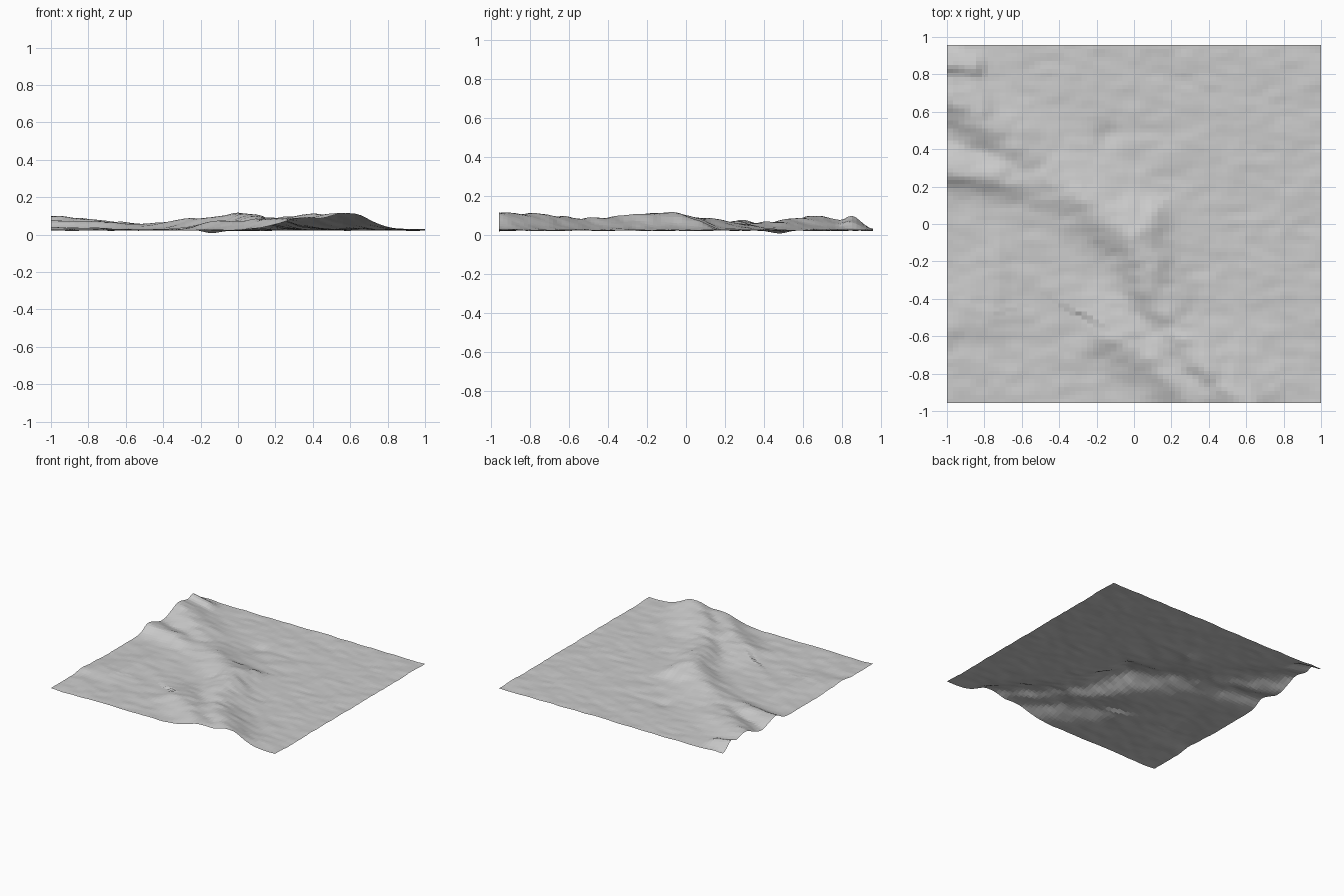
import bpy, bmesh, math
from mathutils import Vector, noise

if "Cube" in bpy.data.objects:
    bpy.data.objects.remove(bpy.data.objects["Cube"])

# Ridge crests: points (x, y, height), then falloff width on the left / right of travel
RIDGES = [
    # main crest, north-west to south-east
    ([(-1.0, .68, .07), (-.72, .5, .05), (-.5, .3, .028), (-.25, .1, .06), (0, -.08, .086),
      (.08, -.3, .078), (.2, -.55, .06), (.36, -.74, .082), (.6, -.98, .088)], .17, .13),
    # western spur
    ([(-1.0, .29, .052), (-.7, .25, .042), (-.45, .14, .025)], .11, .08),
    # north-west peak
    ([(-1.0, .85, .072), (-.87, .84, .05)], .07, .07),
    # southern shoulder
    ([(-.13, -.58, .04), (.1, -.72, .055), (.33, -.95, .065)], .2, .12),
    # knoll on the north side of the summit
    ([(0, -.08, .07), (.09, .04, .05)], .09, .1),
    # low south-west swells
    ([(-1.0, -.56, .014), (-.8, -.5, .01)], .15, .08),
    ([(-.72, -.18, .01), (-.74, -.4, .012)], .06, .1),
]


def ridge_height(x, y, points, left, right):
    p, best = Vector((x, y)), 0.0
    for a, b in zip(points, points[1:]):
        pa, pb = Vector(a[:2]), Vector(b[:2])
        d = pb - pa
        t = max(0.0, min(1.0, (p - pa).dot(d) / d.length_squared))
        off = p - (pa + d * t)
        side = d.x * off.y - d.y * off.x
        w = left if side > 0 else right
        h = a[2] + (b[2] - a[2]) * t
        best = max(best, h * math.exp(-(off.length / w) ** 2))
    return best


def ground_height(x, y):
    # soft maximum of all ridges, on a gently rough plain
    hs = [ridge_height(x, y, *r) for r in RIDGES]
    ridge = sum(h ** 4 for h in hs) ** 0.25
    rough = noise.noise(Vector((x * 5, y * 7, 3.1))) * .005
    rough += noise.noise(Vector((x * 11, y * 16, 8.4))) * .004
    return .025 + ridge * (1 + 14 * rough) + rough


# Terrain sheet: an open grid lifted by the height function
bm = bmesh.new()
bmesh.ops.create_grid(bm, x_segments=64, y_segments=90, size=1.0)
for v in bm.verts:
    v.co.y *= .957
    v.co.z = ground_height(v.co.x, v.co.y)

# Small hollow that gives the lowest point of the ground
for v in bm.verts:
    v.co.z -= .016 * math.exp(-((v.co.x + .14) ** 2 + (v.co.y - .47) ** 2) / .004)
    v.co.z = max(v.co.z, 0.0)

mesh = bpy.data.meshes.new("terrain")
bm.to_mesh(mesh)
bm.free()
terrain = bpy.data.objects.new("terrain", mesh)
bpy.context.collection.objects.link(terrain)
